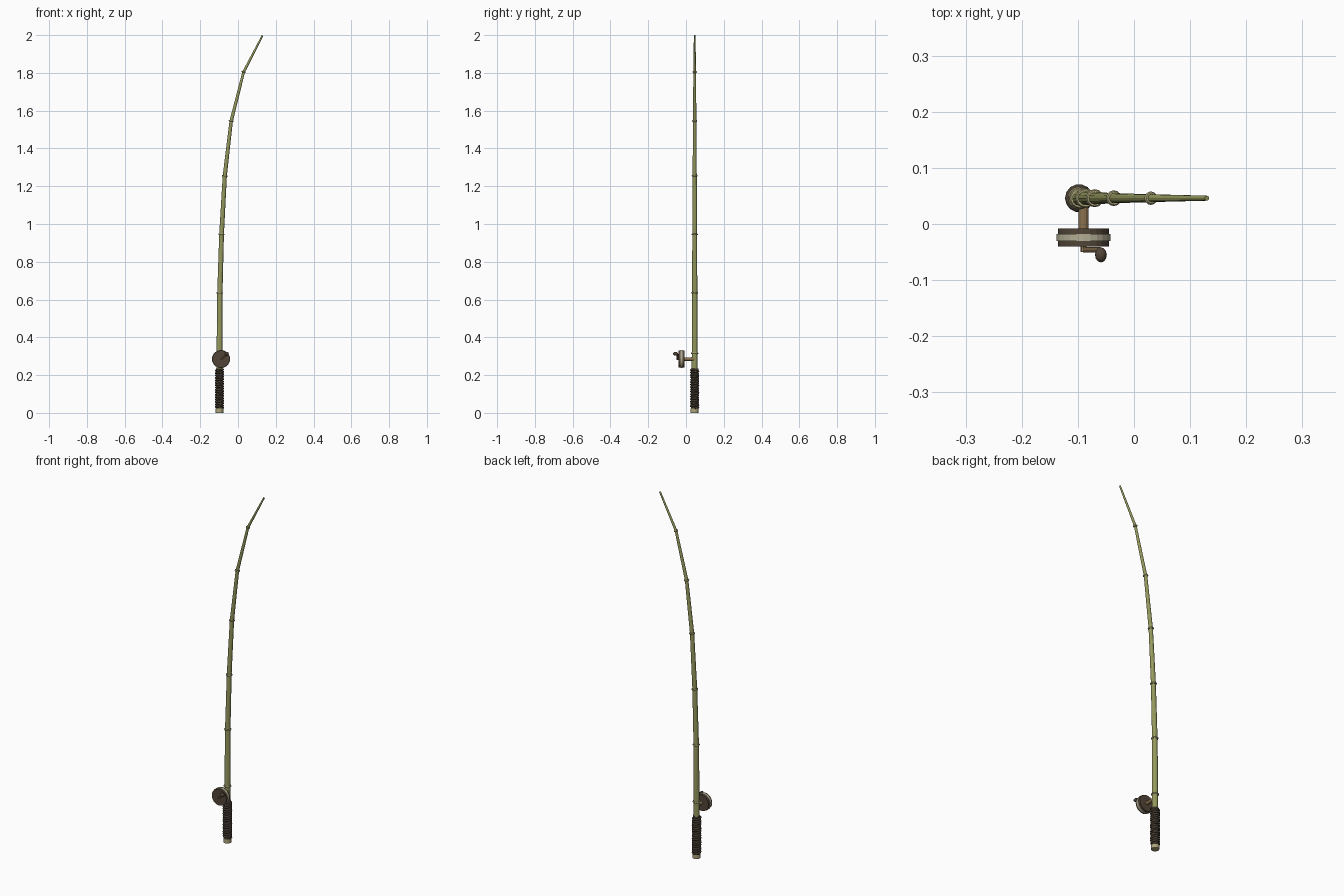
import bpy, math
from mathutils import Vector

if "Cube" in bpy.data.objects:
    bpy.data.objects.remove(bpy.data.objects["Cube"])


def material(name, rgb):
    m = bpy.data.materials.new(name)
    m.diffuse_color = (*rgb, 1)
    m.use_nodes = True
    m.node_tree.nodes["Principled BSDF"].inputs["Base Color"].default_value = m.diffuse_color
    return m


BAMBOO = material("bamboo", (0.30, 0.32, 0.11))
NODE = material("node", (0.42, 0.38, 0.20))
DARK = material("dark_wood", (0.085, 0.06, 0.04))
CORD = material("cord", (0.06, 0.045, 0.03))
TAN = material("tan_wood", (0.26, 0.17, 0.08))
PALE = material("pale_line", (0.45, 0.42, 0.30))


def finish(name, mat, smooth=False):
    ob = bpy.context.object
    ob.name = name
    ob.data.materials.append(mat)
    if smooth:
        bpy.ops.object.shade_smooth_by_angle(angle=math.radians(40))
    return ob


def rod(name, a, b, r1, r2, mat, sides=12):
    a, b = Vector(a), Vector(b)
    d = b - a
    bpy.ops.mesh.primitive_cone_add(
        vertices=sides, radius1=r1, radius2=r2, depth=d.length,
        location=(a + b) / 2, rotation=d.to_track_quat('Z', 'Y').to_euler())
    return finish(name, mat)


def ring(name, p, direction, major, minor, mat):
    bpy.ops.mesh.primitive_torus_add(
        major_radius=major, minor_radius=minor, major_segments=14, minor_segments=6,
        location=p, rotation=Vector(direction).to_track_quat('Z', 'Y').to_euler())
    return finish(name, mat)


# bamboo pole: straight segments between the nodes
Y = 0.046
BX = -0.098
path = [(BX, 0.01), (BX, 0.315), (-0.096, 0.635), (-0.087, 0.945), (-0.070, 1.255),
        (-0.036, 1.545), (0.030, 1.805), (0.130, 1.998)]
radii = [0.0165, 0.0155, 0.014, 0.0125, 0.011, 0.009, 0.007, 0.0045]
pts = [Vector((x, Y, z)) for x, z in path]
for i in range(len(pts) - 1):
    rod(f"pole_segment_{i}", pts[i], pts[i + 1], radii[i], radii[i + 1], BAMBOO)
for i in range(1, len(pts) - 1):
    ring(f"pole_node_{i}", pts[i], pts[i + 1] - pts[i - 1],
         radii[i] + 0.0005, 0.0045, NODE)

# handle: butt cap, core and spiral cord wrap
rod("butt_cap", (BX, Y, 0), (BX, Y, 0.022), 0.021, 0.021, NODE, 14)
rod("grip_core", (BX, Y, 0.018), (BX, Y, 0.235), 0.020, 0.019, CORD, 14)
turns, steps = 16, 14
curve = bpy.data.curves.new("grip_wrap", 'CURVE')
curve.dimensions = '3D'
curve.bevel_depth = 0.0055
curve.bevel_resolution = 1
curve.use_fill_caps = True
spline = curve.splines.new('POLY')
count = turns * steps + 1
spline.points.add(count - 1)
for i in range(count):
    a = 2 * math.pi * i / steps
    spline.points[i].co = (BX + 0.0195 * math.cos(a), Y + 0.0195 * math.sin(a),
                           0.026 + 0.204 * i / (count - 1), 1)
wrap = bpy.data.objects.new("grip_wrap", curve)
curve.materials.append(CORD)
bpy.context.collection.objects.link(wrap)

# reel: foot post, two flanges and line spool
RX, RZ = -0.090, 0.285
rod("reel_post", (RX, Y, RZ), (RX, -0.010, RZ), 0.009, 0.009, TAN)
rod("reel_drum", (RX, -0.008, RZ), (RX, -0.040, RZ), 0.0455, 0.0455, DARK, 24)
rod("reel_band", (RX, -0.018, RZ), (RX, -0.030, RZ), 0.048, 0.048, PALE, 24)

# crank arm and knob
rod("crank_axle", (RX, -0.038, RZ), (RX, -0.050, RZ), 0.006, 0.006, TAN, 10)
rod("crank_arm", (RX, -0.046, RZ), (-0.060, -0.046, 0.312), 0.005, 0.005, TAN, 8)
bpy.ops.mesh.primitive_uv_sphere_add(segments=12, ring_count=8, radius=1,
                                     location=(-0.059, -0.055, 0.313))
bpy.context.object.scale = (0.0105, 0.0135, 0.0105)
finish("crank_knob", DARK, True)
